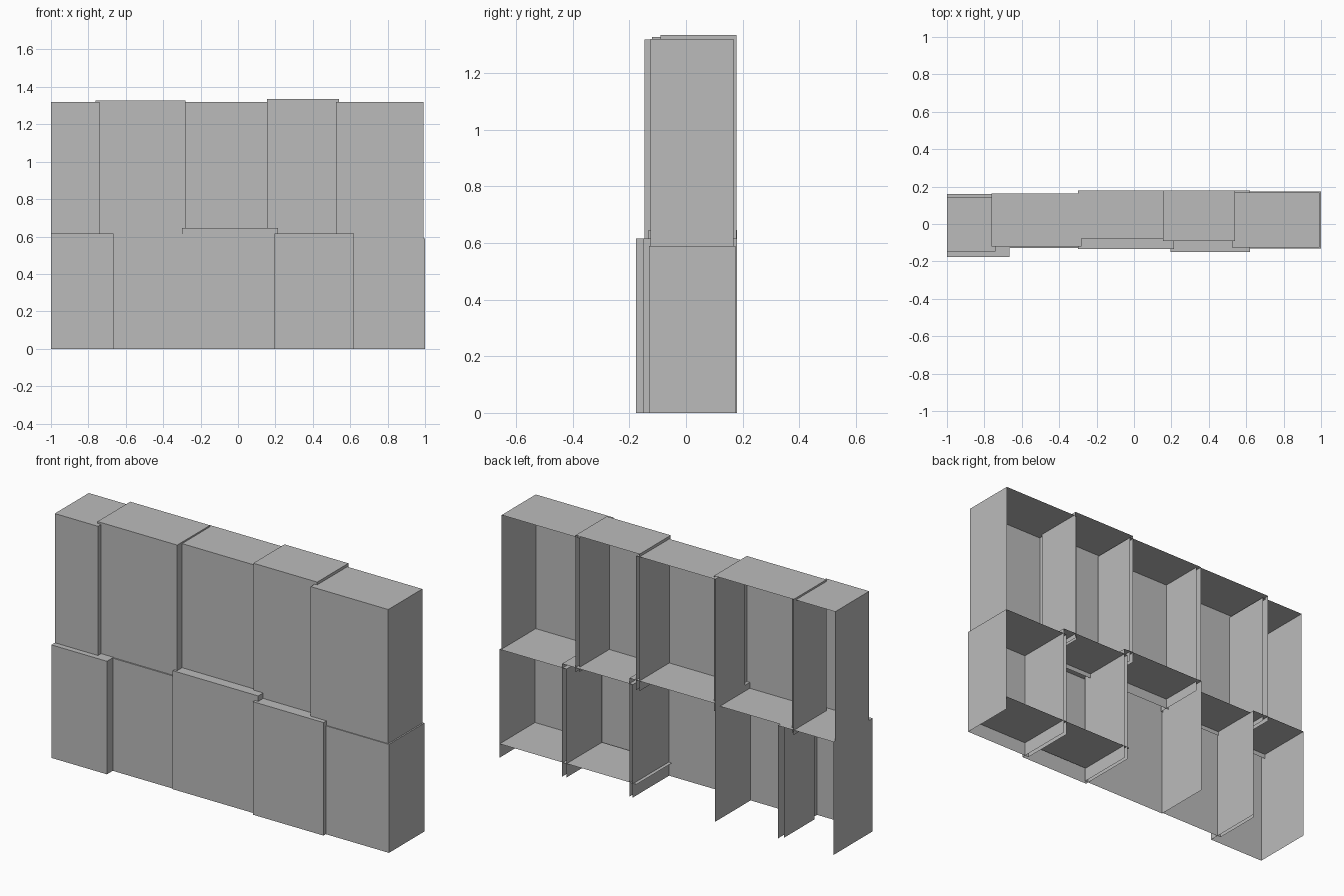
import bpy
import bmesh
from mathutils import Matrix, Vector

cube = bpy.data.objects.get("Cube")
if cube:
    bpy.data.objects.remove(cube, do_unlink=True)

grey = bpy.data.materials.new("plain_grey")
grey.use_nodes = True
grey.diffuse_color = (0.5, 0.5, 0.5, 1)
grey.node_tree.nodes["Principled BSDF"].inputs["Base Color"].default_value = (0.5, 0.5, 0.5, 1)


def add_object(name, bm):
    mesh = bpy.data.meshes.new(name)
    bm.to_mesh(mesh)
    bm.free()
    mesh.materials.append(grey)
    obj = bpy.data.objects.new(name, mesh)
    bpy.context.collection.objects.link(obj)


def open_box(name, x0, x1, y0, y1, z0, z1):
    """Thin-walled box with a front, a top and two sides; back and bottom are open."""
    bm = bmesh.new()
    centre = Vector((x0 + x1, y0 + y1, z0 + z1)) / 2
    size = Matrix.Diagonal((x1 - x0, y1 - y0, z1 - z0, 1))
    bmesh.ops.create_cube(bm, size=1, matrix=Matrix.Translation(centre) @ size)
    bm.normal_update()
    unwanted = [f for f in bm.faces if f.normal.y > 0.5 or f.normal.z < -0.5]
    bmesh.ops.delete(bm, geom=unwanted, context='FACES')
    add_object(name, bm)


# Lower row: right, left, front, back, top
lower = [
    (-1.00, -0.665, -0.177, 0.16, 0.615),
    (-0.685, -0.295, -0.127, 0.137, 0.613),
    (-0.30, 0.215, -0.133, 0.18, 0.645),
    (0.195, 0.62, -0.15, 0.18, 0.615),
    (0.597, 1.00, -0.13, 0.175, 0.59),
]
for i, (x0, x1, y0, y1, top) in enumerate(lower, 1):
    open_box(f"lower_box_{i}", x0, x1, y0, y1, 0, top)

# Upper row, its walls reaching just below the lower tops
upper = [
    (-1.00, -0.74, -0.147, 0.145, 1.318),
    (-0.762, -0.282, -0.12, 0.162, 1.328),
    (-0.30, 0.175, -0.078, 0.178, 1.32),
    (0.155, 0.54, -0.09, 0.178, 1.335),
    (0.525, 0.992, -0.125, 0.168, 1.32),
]
for i, (x0, x1, y0, y1, top) in enumerate(upper, 1):
    open_box(f"upper_box_{i}", x0, x1, y0, y1, 0.59, top)

# Floor sheet shared by the two lower boxes at the left end
bm = bmesh.new()
place = Matrix.Translation((0.588, 0.022, 0.075)) @ Matrix.Diagonal((0.824, 0.304, 1, 1))
bmesh.ops.create_grid(bm, x_segments=1, y_segments=1, size=0.5, matrix=place)
add_object("floor_sheet", bm)
